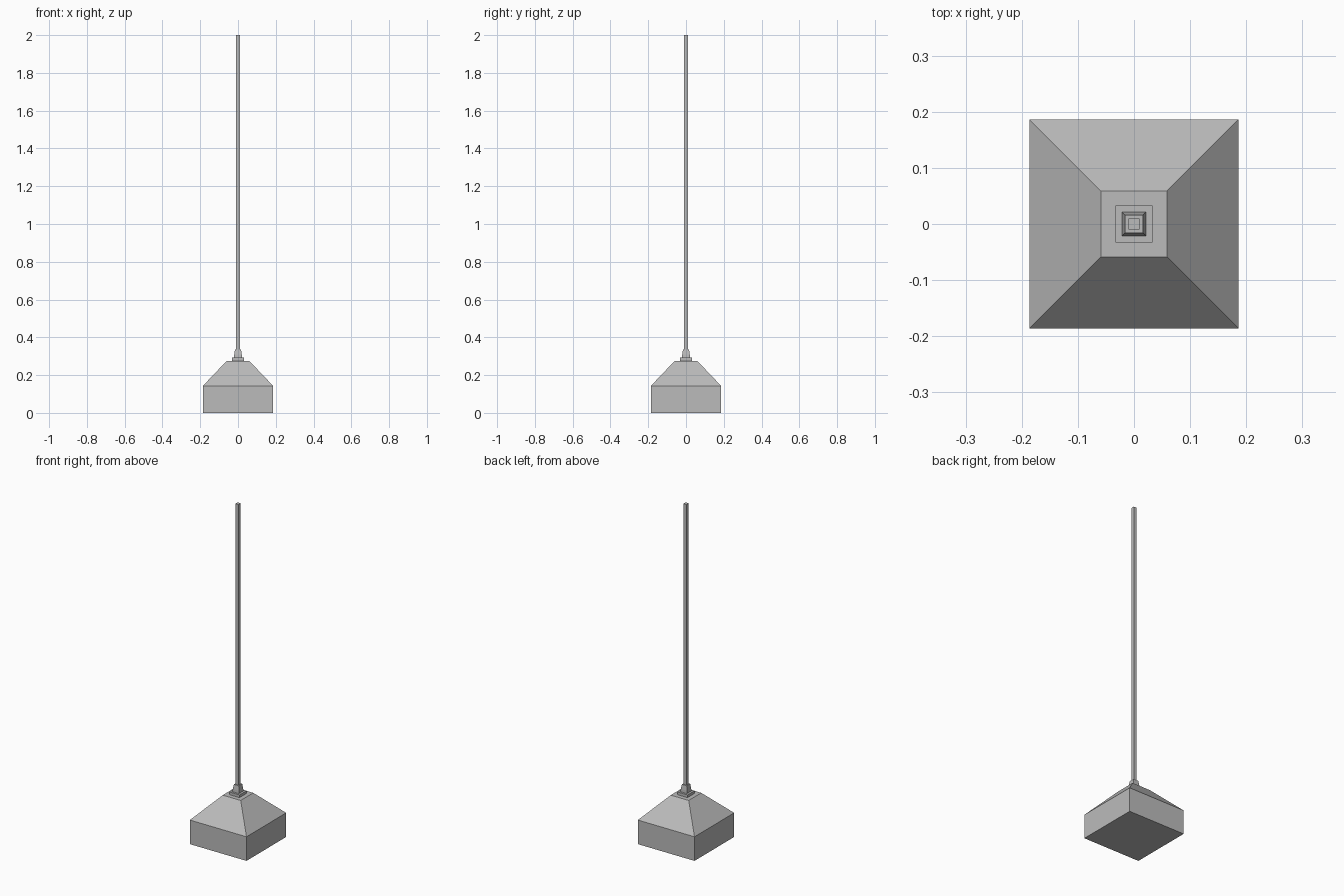
import bpy
import bmesh

cube = bpy.data.objects.get("Cube")
if cube:
    bpy.data.objects.remove(cube, do_unlink=True)

# Single grey finish
grey = bpy.data.materials.new("plain_grey")
grey.use_nodes = True
colour = (0.5, 0.5, 0.5, 1)
grey.diffuse_color = colour
grey.node_tree.nodes["Principled BSDF"].inputs["Base Color"].default_value = colour


def square_stack(name, profile):
    """Closed square-section solid from (half width, height) pairs."""
    bm = bmesh.new()
    rings = [[bm.verts.new((sx * h, sy * h, z))
              for sx, sy in ((-1, -1), (1, -1), (1, 1), (-1, 1))]
             for h, z in profile]
    for low, high in zip(rings, rings[1:]):
        for i in range(4):
            j = (i + 1) % 4
            bm.faces.new((low[i], low[j], high[j], high[i]))
    bm.faces.new(rings[0][::-1])
    bm.faces.new(rings[-1])
    mesh = bpy.data.meshes.new(name)
    bm.to_mesh(mesh)
    bm.free()
    mesh.materials.append(grey)
    obj = bpy.data.objects.new(name, mesh)
    bpy.context.collection.objects.link(obj)
    return obj


# Heavy foot: block with a sloped top
square_stack("base", [(0.186, 0), (0.186, 0.143), (0.059, 0.276)])
# Plate on the foot
square_stack("flange", [(0.033, 0.276), (0.033, 0.292)])
# Tapered socket holding the pole
square_stack("collar", [(0.021, 0.292), (0.020, 0.308), (0.016, 0.335)])
# Tall square pole
square_stack("pole", [(0.010, 0.335), (0.010, 2)])
